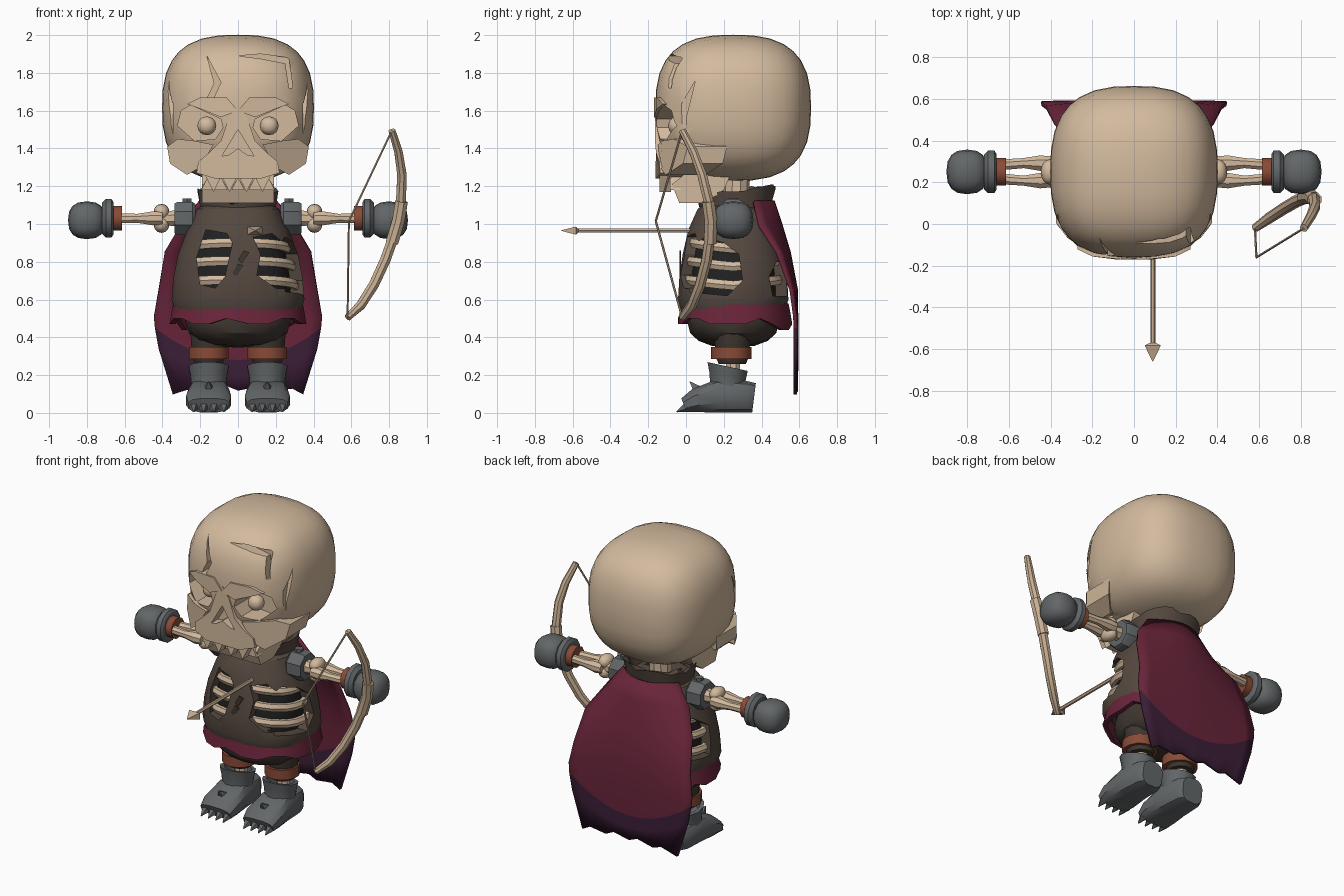
import bpy, bmesh, math, random
from mathutils import Vector

random.seed(4)
if "Cube" in bpy.data.objects:
    bpy.data.objects.remove(bpy.data.objects["Cube"])


def material(name, *rgb):
    m = bpy.data.materials.new(name)
    m.use_nodes = True
    m.diffuse_color = (*rgb, 1)
    m.node_tree.nodes["Principled BSDF"].inputs["Base Color"].default_value = (*rgb, 1)
    return m


BONE = material("bone", .65, .49, .34)
WOOD = material("pale wood", .58, .43, .29)
METAL = material("grey iron", .125, .135, .14)
VEST = material("brown leather", .09, .065, .05)
PANTS = material("dark cloth", .05, .038, .03)
MAROON = material("maroon cloth", .14, .018, .042)
PURPLE = material("purple cloth", .045, .013, .038)
STRAP = material("rust leather", .25, .07, .037)
DARK = material("hollow black", .015, .015, .015)
parts = []


def make(name, bm, *mats):
    bmesh.ops.recalc_face_normals(bm, faces=bm.faces)
    me = bpy.data.meshes.new(name)
    bm.to_mesh(me)
    bm.free()
    for m in mats:
        me.materials.append(m)
    ob = bpy.data.objects.new(name, me)
    bpy.context.collection.objects.link(ob)
    parts.append(ob)
    return ob


def prism(name, pts, a, b, mat, axis="y", wrap=0):
    """Outline extruded along y (points x, z) or x (points y, z); wrap curves it back at the sides."""
    bm = bmesh.new()
    if axis == "y":
        lo, hi = ([bm.verts.new((x, d + wrap * x ** 4, z)) for x, z in pts] for d in (a, b))
    else:
        lo, hi = ([bm.verts.new((d, y, z)) for y, z in pts] for d in (a, b))
    bm.faces.new(lo)
    bm.faces.new(hi)
    for i in range(len(pts)):
        j = (i + 1) % len(pts)
        bm.faces.new((lo[i], lo[j], hi[j], hi[i]))
    return make(name, bm, mat)


def tube(name, pts, radii, mat, n=10, p=2, upright=False, closed=False, tweak=None):
    """Rings swept along a path; a radius may be a pair, p squares the rings."""
    pts = [Vector(q) for q in pts]
    bm, rings, last, up = bmesh.new(), [], len(pts) - 1, Vector((0, 0, 1))
    level = not upright and (closed or abs((pts[-1] - pts[0]).normalized().z) < .8)
    for i, c in enumerate(pts):
        after, before = ((i + 1) % (last + 1), i - 1) if closed else (min(i + 1, last), max(i - 1, 0))
        t = up if upright else (pts[after] - pts[before]).normalized()
        u = (t.cross(up) if level else Vector((0, 1, 0))).cross(t).normalized()
        v = t.cross(u)
        r = radii[i] if isinstance(radii, list) else radii
        ru, rv = r if isinstance(r, tuple) else (r, r)
        ring = []
        for k in range(n):
            a = 2 * math.pi * (k + .5) / n
            ca, sa = math.cos(a), math.sin(a)
            co = c + u * ru * math.copysign(abs(ca) ** (2 / p), ca) + v * rv * math.copysign(abs(sa) ** (2 / p), sa)
            ring.append(bm.verts.new(tweak(i, k, co) if tweak else co))
        rings.append(ring)
    for a, b in list(zip(rings, rings[1:])) + ([(rings[-1], rings[0])] if closed else []):
        for k in range(n):
            j = (k + 1) % n
            bm.faces.new((a[k], a[j], b[j], b[k]))
    if not closed:
        bm.faces.new(rings[0])
        bm.faces.new(rings[-1])
    return make(name, bm, mat)


def blob(name, c, r, mat, p=2, cuts=3):
    """Cube grid pushed out to a rounded box."""
    bm = bmesh.new()
    bmesh.ops.create_cube(bm, size=2)
    bmesh.ops.subdivide_edges(bm, edges=bm.edges, cuts=cuts, use_grid_fill=True)
    for v in bm.verts:
        k = sum(abs(x) ** p for x in v.co) ** (1 / p)
        v.co = Vector([c[i] + r[i] * v.co[i] / k for i in range(3)])
    return make(name, bm, mat)


def cut(ob, *cutters):
    for c in cutters:
        m = ob.modifiers.new("cut", "BOOLEAN")
        m.operation, m.solver, m.object = "DIFFERENCE", "EXACT", c
        bpy.context.view_layer.objects.active = ob
        bpy.ops.object.modifier_apply(modifier=m.name)


def flip(pts, s):
    return [(s * x, z) for x, z in pts]


# Skull with sockets, nose, temples and cracks
skull = blob("skull", (0, .25, 1.615), (.402, .412, .387), BONE, p=2.7, cuts=7)
half = [(.05, 1.56), (.09, 1.44), (.15, 1.38), (.21, 1.33), (.22, 1.27), (.12, 1.24)]
muzzle = prism("muzzle", [(0, 1.63)] + half + flip(half[::-1], -1), -.165, .12, BONE, wrap=12)
socket = [(.3, 1.6), (.25, 1.63), (.09, 1.555), (.08, 1.51), (.12, 1.45), (.23, 1.44), (.32, 1.52)]
temple = [(.05, 1.76), (.0, 1.56), (.0, 1.38), (-.4, 1.38), (-.4, 1.7), (-.02, 1.64)]
cutters = []
for s in (1, -1):
    cutters.append(prism("socket_cutter", flip(socket, s), -.5, .02, BONE))
    cutters.append(prism("temple_cutter", temple, s * .345, s * .6, BONE, "x"))
    prism("cheekbone", flip([(.13, 1.42), (.23, 1.44), (.32, 1.45), (.375, 1.41), (.36, 1.32), (.27, 1.26), (.2, 1.3)], s),
          -.15, .06, BONE, wrap=8)
    prism("brow", flip([(0, 1.6), (.09, 1.565), (.2, 1.61), (.27, 1.635), (.2, 1.67), (.06, 1.67)], s), -.17, -.08, BONE,
          wrap=9)
    blob("eyeball", (s * .165, -.045, 1.52), (.05, .05, .05), BONE)
cutters.append(prism("crack_cutter", [(-.165, 1.89), (-.09, 1.75), (-.15, 1.62), (-.185, 1.62), (-.125, 1.745)],
                     -.5, -.055, BONE))
cutters.append(prism("crack_cutter", [(0, 1.89), (.12, 1.9), (.27, 1.88), (.29, 1.72), (.27, 1.72), (.25, 1.85),
                                      (.12, 1.875)], -.5, -.02, BONE))
nose = prism("nose_cutter", [(0, 1.5), (.085, 1.36), (.05, 1.365), (0, 1.4), (-.05, 1.365), (-.085, 1.36)],
             -.5, -.09, BONE)
cut(skull, *cutters, nose)
cut(muzzle, nose)

# Jaw and teeth
prism("jaw", [(-.075, 1.21), (-.035, 1.11), (.1, 1.11), (.2, 1.18), (.24, 1.27), (.0, 1.27)], -.19, .19, BONE, "x")
for x in (-.13, -.045, .045, .13):
    prism("upper_tooth", [(x - .045, 1.26), (x, 1.17), (x + .045, 1.26)], -.14, -.08, BONE)
for x in (-.16, -.09, 0, .09, .16):
    prism("lower_tooth", [(x - .035, 1.18), (x, 1.25), (x + .035, 1.18)], -.085, -.03, BONE)
tube("neck", [(0, .26, 1.0), (0, .27, 1.3)], .07, BONE)

# Torn vest over a dark chest with ribs
levels = [(.55, .34, .28), (.6, .355, .295), (.72, .345, .288), (.84, .32, .27), (.97, .27, .24), (1.08, .22, .19),
          (1.12, .15, .13)]
centres = [(0, .25, z) for z, a, b in levels]
vest = tube("vest", centres, [(a, b) for z, a, b in levels], VEST, 20, 2.5, True)
tube("chest_hollow", centres, [(a * .8, b * .8) for z, a, b in levels], DARK, 20, 2.5, True)
holes = [
    prism("hole_cutter", [(-.17, .97), (-.06, .95), (-.03, .9), (-.07, .72), (-.12, .66), (-.2, .68), (-.22, .82)],
          -.3, .14, VEST),
    prism("hole_cutter", [(.08, .93), (.18, .95), (.28, .87), (.4, .8), (.4, .65), (.2, .66), (.1, .73), (.12, .84)],
          -.3, .14, VEST),
    prism("hole_cutter", [(.02, .64), (.0, .86), (.1, .93), (.2, .9), (.28, .84), (.3, .7), (.22, .62)],
          .2, .6, VEST, "x"),
    prism("hole_cutter", [(.46, .62), (.44, .72), (.48, .8), (.7, .78), (.7, .62)], .1, .6, VEST, "x"),
    prism("hole_cutter", [(.24, .64), (.22, .82), (.34, .9), (.46, .86), (.48, .66)], -.6, -.2, VEST, "x")]
cut(vest, *holes)
for z, a, b in ((.69, .302, .245), (.79, .288, .235), (.885, .258, .217)):
    path = []
    for i in range(28):
        t = 2 * math.pi * i / 28
        ca, sa = math.cos(t), math.sin(t)
        path.append((a * math.copysign(abs(ca) ** .8, ca), .25 + b * math.copysign(abs(sa) ** .8, sa),
                     z + .03 * abs(sa) - .015))
    tube("rib", path, (.028, .022), BONE, 6, closed=True)
for x, z in ((.03, .83), (0, .76)):
    prism("vest_stitch", [(x - .03, z - .02), (x - .01, z - .04), (x + .03, z + .02), (x, z + .03)], -.034, -.026, PANTS)


def band(name, rings, cy, mat, tweak, n=24):
    return tube(name, [(0, cy, r[0]) for r in rings], [r[1:] for r in rings], mat, n, 2.3, True, True, tweak)


def collar_shape(i, k, co):
    lift = .1 * (co.y - .27) + (random.uniform(-.025, .01) if i in (1, 2) else 0)
    dip = .07 * max(0, 1 - abs(co.x) / .17) if co.y < .2 else 0
    return co + Vector((0, 0, lift - dip))


notch = [random.choice((0, 0, .03, -.03)) for k in range(24)]
band("collar", [(1.08, .2, .18), (1.185, .215, .205), (1.185, .185, .175), (1.08, .15, .13)], .27, VEST, collar_shape)
band("sash", [(.58, .345, .285), (.53, .355, .295), (.47, .365, .305), (.47, .335, .28), (.58, .3, .25)], .26, MAROON,
     lambda i, k, co: co + Vector((0, 0, notch[k] if i in (2, 3) else 0)))

# Hips, legs and boots
blob("trousers", (0, .25, .49), (.28, .245, .145), PANTS, p=2.4)
foot = [(.36, .16, .075), (.32, .17, .1), (.17, .18, .11), (.05, .13, .122), (-.01, .08, .11)]
for s in (1, -1):
    x = s * .155
    tube("trouser_leg", [(x, .245, .26), (x, .245, .3), (x, .245, .42)], [.075, .092, .1], PANTS, 12)
    tube("knee_strap", [(x, .24, .285), (x, .24, .35)], .107, STRAP, 14)
    tube("shin_bone", [(x, .25, .12), (x, .25, .3)], .04, BONE, 8)
    slant = lambda i, k, co: co + Vector((0, 0, -.22 * (co.y - .2) if i > 1 else 0))
    tube("boot_shaft", [(x, .22, z) for z in (.05, .15, .2, .25, .25, .2)],
         [.1, .095, .1, .11, .085, .08], METAL, 12, 2, True, tweak=slant)
    tube("boot_foot", [(x, y, h / 2) for y, h, w in foot], [(h / 2, w) for y, h, w in foot], METAL, 12, 3)
    for d in (-.08, -.027, .027, .08):
        tube("toe_claw", [(x + d, .01, .035), (x + d, -.05, .006)], [.033, .003], METAL, 5)
    tube("boot_spike", [(x, .085, .1), (x, .02, .165)], [.05, .003], METAL, 4)

# Arms
for s in (1, -1):
    def at(d, y=0, z=0):
        return (s * d, .25 + y, 1.03 + z)
    tube("shoulder_guard", [at(.225), at(.24), at(.32), at(.335)], [.08, .095, .095, .085], METAL, 8)
    tube("shoulder_stud", [at(.27, 0, .07), at(.27, 0, .105)], .028, METAL, 6)
    tube("upper_arm", [at(.3), at(.36), at(.42)], [.05, .042, .05], BONE, 8)
    for z in (-.032, .032):
        blob("elbow", at(.405, 0, z), (.042, .06, .045), BONE)
    for y in (-.042, .042):
        tube("forearm_bone", [at(.4, y), at(.45, y), at(.53, y), at(.64, y * .8)], [.035, .04, .026, .028], BONE, 8)
    tube("wrist_strap", [at(.615), at(.67)], .068, STRAP, 12)
    tube("glove_cuff", [at(.66), at(.67), at(.7), at(.72)], [.09, .106, .106, .085], METAL, 12)
    blob("fist", at(.8, 0, -.01), (.1, .107, .1), METAL, p=2.5)

# Cape: (height, lift at edge, half width, depth, wrap)
rows = [(1.12, 0, .2, .46, .1), (1.0, -.01, .3, .5, .11), (.85, 0, .385, .545, .06), (.65, 0, .42, .583, .025),
        (.46, .05, .445, .585, .008), (.28, .17, .44, .585, .005), (.2, .14, .42, .584, .005), (.13, -.02, .345, .583, .005)]
bm, cols, grid = bmesh.new(), 12, []
for r, (z, lift, w, y, wrap) in enumerate(rows):
    line = []
    for c in range(cols + 1):
        u = 2 * c / cols - 1
        tear = .012 * (1 - c % 3) if r == len(rows) - 1 else 0
        line.append(bm.verts.new((u * w, y - wrap * u * u, z + lift * u * u - tear)))
    grid.append(line)
for r in range(len(rows) - 1):
    for c in range(cols):
        f = bm.faces.new((grid[r][c], grid[r][c + 1], grid[r + 1][c + 1], grid[r + 1][c]))
        f.material_index = int(r >= 5)
cape = make("cape", bm, MAROON, PURPLE)
thick = cape.modifiers.new("thickness", "SOLIDIFY")
thick.thickness, thick.offset = .02, 0

# Bow and arrow
limb = [(.815, -.02, 1.495), (.85, .04, 1.38), (.868, .085, 1.26), (.862, .125, 1.1), (.83, .13, .95), (.78, .11, .81),
        (.72, .075, .68), (.65, .03, .57), (.58, -.02, .505)]
tube("bow", limb, [.02, .024, .027, .029, .03, .03, .029, .027, .02], WOOD, 8)
tube("bow_grip", [(.866, .118, 1.12), (.85, .132, 1.02), (.815, .128, .9)], .036, WOOD, 8)
for end in (limb[0], limb[-1]):
    tube("bow_string", [end, (.587, -.16, 1.015)], .006, WOOD, 6)
tube("arrow_shaft", [(.09, .08, .965), (.09, -.6, .965)], .012, WOOD, 6)
tube("arrow_head", [(.09, -.57, .965), (.09, -.582, .965), (.09, -.66, .965)],
     [(.012, .02), (.03, .055), .002], WOOD, 4)

# Remove cutters, shade the rest
keep = []
for ob in parts:
    if "cutter" in ob.name:
        bpy.data.objects.remove(ob)
    else:
        keep.append(ob)
bpy.ops.object.select_all(action="DESELECT")
for ob in keep:
    ob.select_set(True)
bpy.context.view_layer.objects.active = keep[0]
bpy.ops.object.shade_smooth_by_angle(angle=math.radians(32))
